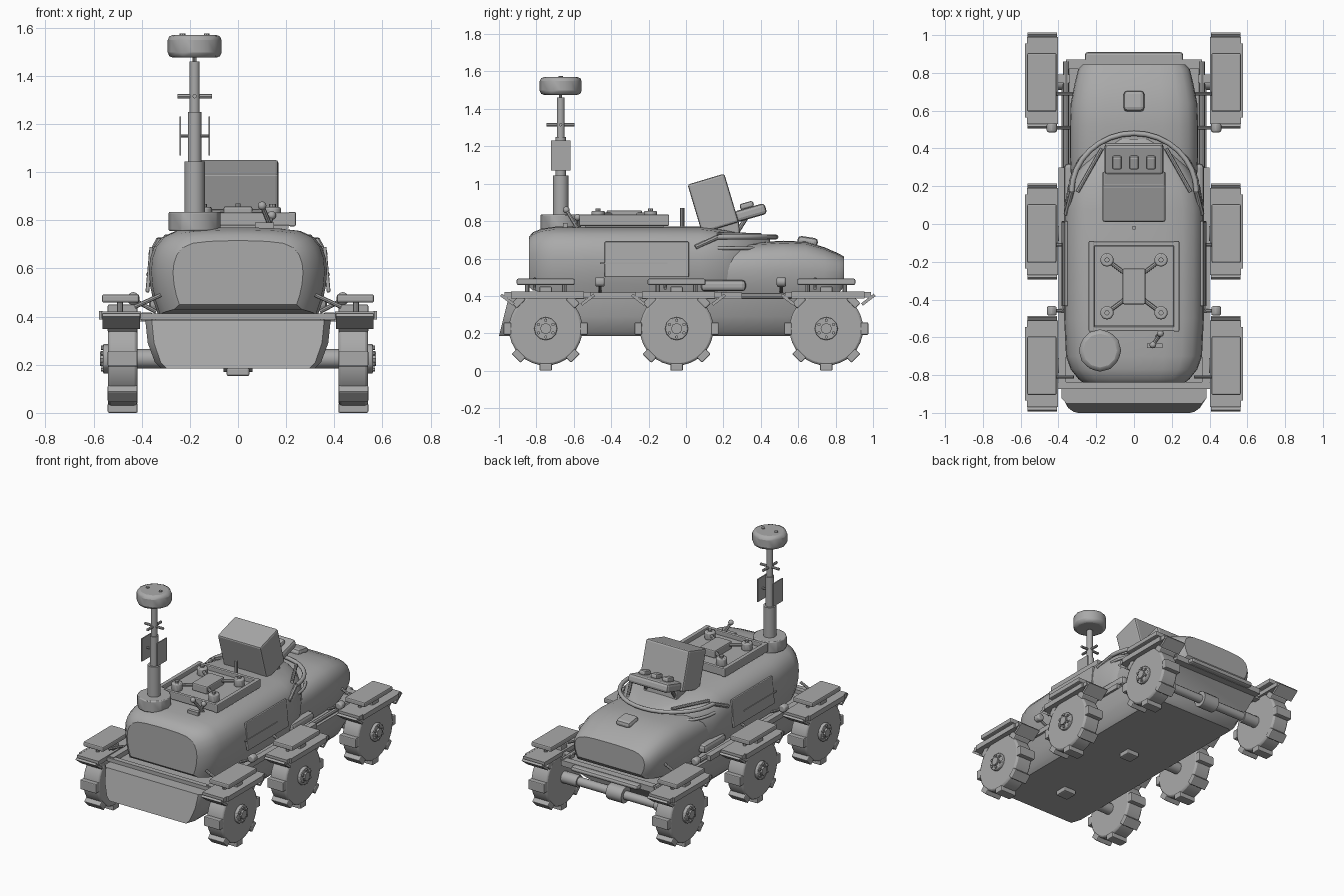
import bpy, bmesh, math
from mathutils import Vector, Matrix, Euler

if "Cube" in bpy.data.objects:
    bpy.data.objects.remove(bpy.data.objects["Cube"])

grey = bpy.data.materials.new("plain grey")
grey.diffuse_color = (0.4, 0.4, 0.4, 1)
grey.use_nodes = True
grey.node_tree.nodes["Principled BSDF"].inputs["Base Color"].default_value = grey.diffuse_color


def finish(name, bm, bevel=0, smooth=True):
    bmesh.ops.recalc_face_normals(bm, faces=bm.faces)
    me = bpy.data.meshes.new(name)
    bm.to_mesh(me)
    bm.free()
    me.materials.append(grey)
    ob = bpy.data.objects.new(name, me)
    bpy.context.collection.objects.link(ob)
    bpy.ops.object.select_all(action='DESELECT')
    ob.select_set(True)
    bpy.context.view_layer.objects.active = ob
    if bevel:
        m = ob.modifiers.new("bevel", 'BEVEL')
        m.width, m.segments, m.limit_method = bevel, 2, 'ANGLE'
    if smooth:
        bpy.ops.object.shade_smooth_by_angle(angle=math.radians(35))
    return ob


def box(name, c, s, rot=(0, 0, 0), bevel=0):
    bm = bmesh.new()
    bmesh.ops.create_cube(bm, size=1, matrix=Matrix.LocRotScale(Vector(c), Euler(rot), Vector(s)))
    return finish(name, bm, bevel, False)


def rod(name, a, b, r, n=12, bevel=0):
    a, b = Vector(a), Vector(b)
    d = b - a
    bm = bmesh.new()
    mat = Matrix.Translation((a + b) / 2) @ d.to_track_quat('Z', 'Y').to_matrix().to_4x4()
    bmesh.ops.create_cone(bm, cap_ends=True, segments=n, radius1=r, radius2=r, depth=d.length, matrix=mat)
    return finish(name, bm, bevel)


def ball(name, c, r):
    bm = bmesh.new()
    bmesh.ops.create_uvsphere(bm, u_segments=12, v_segments=8, radius=r, matrix=Matrix.Translation(c))
    return finish(name, bm)


def loft(name, rings, bevel=0):
    bm = bmesh.new()
    vs = [[bm.verts.new(p) for p in ring] for ring in rings]
    n = len(vs[0])
    for a, b in zip(vs, vs[1:]):
        for i in range(n):
            j = (i + 1) % n
            bm.faces.new((a[i], a[j], b[j], b[i]))
    bm.faces.new(vs[0])
    bm.faces.new(vs[-1])
    return finish(name, bm, bevel)


def tube(name, pts, r):
    cu = bpy.data.curves.new(name, 'CURVE')
    cu.dimensions, cu.bevel_depth, cu.bevel_resolution = '3D', r, 2
    sp = cu.splines.new('POLY')
    sp.points.add(len(pts) - 1)
    for p, q in zip(sp.points, pts):
        p.co = (*q, 1)
    cu.materials.append(grey)
    ob = bpy.data.objects.new(name, cu)
    bpy.context.collection.objects.link(ob)


# Pod shells: one rounded half section swept along y with width and height stations
HALF = [(.9, 0), (.95, .15), (.985, .32), (1, .5), (.985, .65), (.94, .78),
        (.85, .89), (.7, .96), (.45, .99), (.15, 1)]


def pod(name, stations):
    sec = HALF + [(-x, z) for x, z in reversed(HALF)]
    loft(name, [[(x * w, y, lo + z * (hi - lo)) for x, z in sec] for y, w, lo, hi in stations])


pod("main_body", [(-.84, .27, .45, .715), (-.82, .295, .43, .74), (-.77, .335, .42, .76),
                  (-.70, .36, .41, .77), (-.5, .37, .41, .77), (.08, .37, .41, .77),
                  (.2, .35, .41, .755), (.3, .29, .42, .735), (.38, .22, .42, .72), (.45, .1, .44, .70)])
pod("rear_body", [(.2, .33, .40, .66), (.35, .34, .39, .685), (.52, .34, .39, .695), (.64, .335, .39, .69),
                  (.74, .315, .40, .66), (.82, .295, .42, .625), (.845, .27, .45, .61)])
box("rear_body_knob", (0, .65, .69), (.11, .11, .05), (-.15, 0, 0), .02)

# Lower hull with sloping nose and tail
HULL = [(.32, .185), (.345, .21), (.375, .29), (.385, .385)]
hull_sec = HULL + [(-x, z) for x, z in reversed(HULL)]
loft("lower_hull", [[(x * k, y0 + (z - .185) * s, z) for x, z in hull_sec]
                    for y0, s, k in [(-1, .25, .93), (-.93, .05, 1), (.6, .5, 1), (.62, 1.1, .93)]])
for y in (-.7, -.05):
    box("underside_block", (0, y, .17), (.095, .09, .035), bevel=.008)
box("front_beam", (0, -.855, .40), (.84, .035, .025))
box("rear_beam", (0, .845, .385), (.72, .05, .04))
box("rear_bumper", (0, .88, .385), (.52, .06, .035), bevel=.015)
rod("rear_axle", (-.43, .75, .225), (.43, .75, .225), .03)
rod("axle_collar", (-.06, .75, .225), (.06, .75, .225), .055)


def wheel(s, y):
    z = .225
    rod("wheel", (s * .418, y, z), (s * .54, y, z), .197, 32, .012)
    for i in range(8):
        a = i * math.pi / 4
        box("tread_lug", (s * .479, y + .205 * math.sin(a), z - .205 * math.cos(a)),
            (.124, .066, .04), (a, 0, 0), .006)
    rod("hub", (s * .535, y, z), (s * .56, y, z), .062, 12, .005)
    rod("hub_cap", (s * .555, y, z), (s * .573, y, z), .03, 8)
    for i in range(6):
        a = (i + .5) * math.pi / 3
        p = (y + .045 * math.cos(a), z + .045 * math.sin(a))
        rod("hub_bolt", (s * .555, *p), (s * .57, *p), .009, 6)
    rod("axle_stub", (s * .3, y, z), (s * .43, y, z), .04)
    # Fender with slanted end flaps and an upper pad
    box("fender", (s * .485, y + .01, .407), (.165, .46, .03))
    box("fender_edge", (s * .57, y + .01, .405), (.016, .39, .035))
    for e in (-1, 1):
        box("fender_flap", (s * .485, y + .01 + e * .215, .38), (.155, .085, .016), (e * .65, 0, 0))
        rod("pad_post", (s * .49, y + e * .1, .41), (s * .49, y + e * .1, .46), .012, 8)
    box("fender_pad", (s * .488, y, .475), (.155, .31, .034), bevel=.008)
    rod("fender_strut", (s * .32, y - .06, .49), (s * .43, y - .06, .44), .009, 8)


for s in (-1, 1):
    for y in (-.75, -.05, .75):
        wheel(s, y)
    # Side rails, hatches and small side fittings
    box("side_rail", (s * .38, -.28, .40), (.04, 1.16, .035))
    rod("rear_side_rail", (s * .36, .28, .40), (s * .36, .86, .40), .015, 8)
    box("rear_rail_arm", (s * .39, .77, .395), (.1, .045, .03))
    box("side_hatch", (s * .368, -.21, .595), (.016, .45, .19), (0, -s * .09, 0), .005)
    box("hatch_groove_bar", (s * .378, -.28, .575), (.008, .36, .008))
    box("side_pod", (s * .34, .2, .455), (.06, .24, .06), bevel=.02)
    for y in (-.46, .51):
        rod("side_lamp", (s * .435, y - .025, .475), (s * .435, y + .025, .475), .027, 12, .01)
        rod("lamp_arm", (s * .34, y, .42), (s * .435, y, .47), .009, 8)

# Deck platform: frame, four clamps, centre plate and diagonal arms
cx, cy = 0, -.33
box("platform_base", (cx, cy, .785), (.42, .42, .04))
for s in (-1, 1):
    box("platform_side", (s * .225, cy, .805), (.03, .48, .06), bevel=.006)
    box("platform_end", (cx, cy + s * .225, .805), (.45, .025, .055), bevel=.006)
    for t in (-1, 1):
        p = (s * .143, cy + t * .14)
        rod("clamp", (*p, .80), (*p, .855), .036, 12, .008)
        rod("clamp_pin", (*p, .85), (*p, .868), .014, 8)
        rod("clamp_arm", (s * .05, cy + t * .07, .835), (*p, .835), .011, 8)
box("platform_centre", (cx, cy, .83), (.12, .19, .055), bevel=.008)

# Mast with stepped tubes, side plates, cross bars and round head
mx, my = -.18, -.67
for name, lo, hi, r, n in [("mast_base", .755, .835, .108, 12), ("mast_lower", .83, 1.045, .042, 16),
                           ("mast_middle", 1.04, 1.25, .028, 16), ("mast_upper", 1.24, 1.46, .021, 16),
                           ("mast_pin", 1.45, 1.49, .008, 8)]:
    rod(name, (mx, my, lo), (mx, my, hi), r, n, .006 if n == 12 else 0)
rod("mast_head", (mx, my, 1.475), (mx, my, 1.57), .112, 12, .022)
rod("mast_cross_bar", (mx - .072, my, 1.315), (mx + .072, my, 1.315), .009, 8)
rod("mast_cross_bar_long", (mx, my - .075, 1.315), (mx, my + .075, 1.315), .009, 8)
for s in (-1, 1):
    box("mast_plate", (mx + s * .06, my, 1.15), (.007, .105, .16))
    rod("mast_plate_arm", (mx, my, 1.15), (mx + s * .06, my, 1.15), .007, 8)
    rod("head_stud", (mx + s * .05, my, 1.565), (mx + s * .05, my, 1.576), .012, 8)

# Small deck sensors
for base, tip in [((.14, -.58, .76), (.10, -.64, .86)), ((.12, -.6, .76), (.14, -.58, .82))]:
    rod("sensor_stalk", base, tip, .01, 8)
    ball("sensor_tip", tip, .018)
box("sensor_foot", (.11, -.645, .775), (.08, .025, .03))
rod("deck_pin", (0, -.02, .76), (0, -.02, .87), .011, 8)

# Console box, padded cushion and supporting struts
box("console_box", (0, .145, .895), (.335, .205, .27), (.29, 0, 0), .012)
box("console_neck", (0, .2, .76), (.26, .17, .09), (.1, 0, 0), .01)
box("cushion", (0, .345, .845), (.31, .17, .06), (.28, 0, 0), .018)
for x in (-.09, 0, .09):
    box("cushion_pad", (x, .325, .883), (.05, .075, .035), (.28, 0, 0), .012)
for s in (-1, 1):
    rod("cushion_strut", (s * .11, .26, .72), (s * .11, .33, .83), .012, 8)

# Cockpit collar and its tie rods
arc = [(.33 * math.cos(a), .17 + .31 * math.sin(a)) for a in [math.pi * i / 16 for i in range(17)]]
tube("collar_rail", [(x, y, .715) for x, y in arc], .014)
tube("collar_lower_rail", [(x * 1.03, y, .655) for x, y in arc], .01)
for s in (-1, 1):
    rod("collar_tie", (s * .30, .17, .73), (s * .17, .40, .725), .011, 8)
    rod("collar_side", (s * .33, .17, .715), (s * .36, .05, .66), .013, 8)
